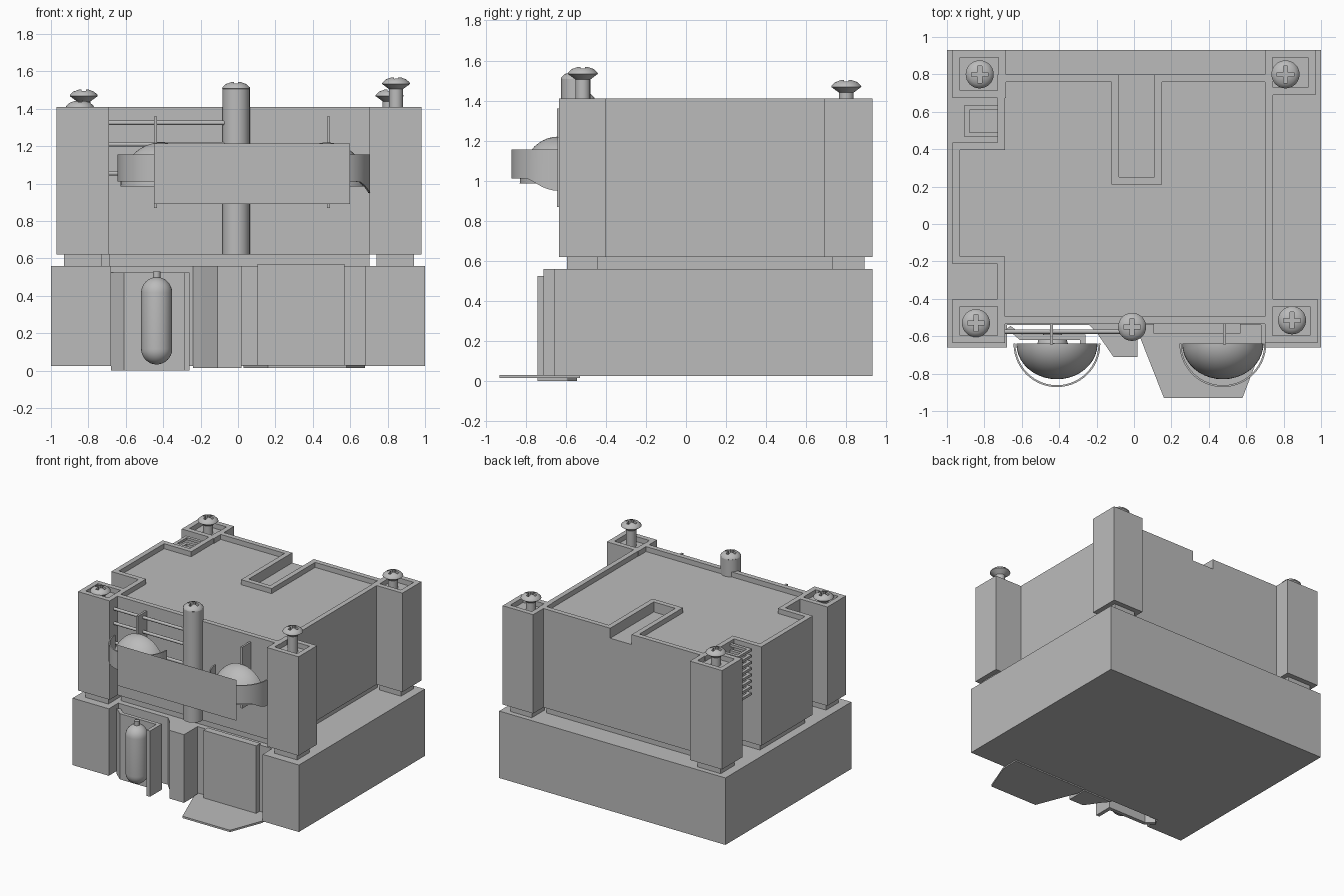
import bpy, bmesh, math
from mathutils import Matrix

cube = bpy.data.objects.get("Cube")
if cube:
    bpy.data.objects.remove(cube, do_unlink=True)

# One plain grey for everything
GREY = (0.5, 0.5, 0.5, 1)
grey = bpy.data.materials.new("plain_grey")
grey.use_nodes = True
grey.diffuse_color = GREY
grey.node_tree.nodes["Principled BSDF"].inputs["Base Color"].default_value = GREY


def finish(name, bm, smooth=False, recalc=True):
    if recalc:
        bmesh.ops.recalc_face_normals(bm, faces=bm.faces)
    mesh = bpy.data.meshes.new(name)
    bm.to_mesh(mesh)
    bm.free()
    mesh.materials.append(grey)
    ob = bpy.data.objects.new(name, mesh)
    bpy.context.collection.objects.link(ob)
    if smooth:
        bpy.ops.object.select_all(action='DESELECT')
        ob.select_set(True)
        bpy.context.view_layer.objects.active = ob
        bpy.ops.object.shade_smooth_by_angle(angle=math.radians(35))
    return ob


def rect(x0, x1, y0, y1):
    return [(x0, y0), (x1, y0), (x1, y1), (x0, y1)]


def inset(poly, d):
    """Shrink a square-cornered counter-clockwise outline by d."""
    out = []
    for i, (x, y) in enumerate(poly):
        for a, b in ((poly[i - 1], (x, y)), ((x, y), poly[(i + 1) % len(poly)])):
            if abs(b[0] - a[0]) > abs(b[1] - a[1]):
                ny = y + math.copysign(d, b[0] - a[0])
            else:
                nx = x - math.copysign(d, b[1] - a[1])
        out.append((nx, ny))
    return out


def prism(name, poly, z0, z1, floor=None, wall=0.04):
    """Extruded outline; with a floor height the top becomes a walled tray."""
    bm = bmesh.new()
    levels = [(poly, z0), (poly, z1)]
    if floor is not None:
        inner = inset(poly, wall)
        levels += [(inner, z1), (inner, floor)]
    loops = [[bm.verts.new((x, y, z)) for x, y in p] for p, z in levels]
    n = len(poly)
    for a, b in zip(loops, loops[1:]):
        for i in range(n):
            j = (i + 1) % n
            bm.faces.new((a[i], a[j], b[j], b[i]))
    bm.faces.new(loops[0][::-1])
    bm.faces.new(loops[-1])
    return finish(name, bm)


def box(name, x0, x1, y0, y1, z0, z1):
    return prism(name, rect(x0, x1, y0, y1), z0, z1)


def lathe(name, profile, x=0, y=0, steps=32):
    """Revolve (radius, z) points around a vertical axis."""
    bm = bmesh.new()
    pts = [bm.verts.new((r, 0, z)) for r, z in profile]
    edges = [bm.edges.new(e) for e in zip(pts, pts[1:])]
    bmesh.ops.spin(bm, geom=pts + edges, cent=(0, 0, 0), axis=(0, 0, 1),
                   angle=math.tau, steps=steps)
    bmesh.ops.remove_doubles(bm, verts=bm.verts, dist=0.0005)
    bmesh.ops.translate(bm, verts=bm.verts, vec=(x, y, 0))
    return finish(name, bm, True)


def cylinder(name, r, x, y, z0, z1):
    return lathe(name, [(0, z0), (r, z0), (r, z1), (0, z1)], x, y)


# Base block with a shallow front recess
prism("base", [(-1, -0.66), (-0.68, -0.66), (-0.68, -0.54), (0.68, -0.54), (0.68, -0.66),
               (1, -0.66), (1, 0.93), (-1, 0.93)], 0.025, 0.56)

# Upper body: solid core, upper layer with rear slot, rimmed tray on top
front = [(-0.73, -0.535), (0.743, -0.535), (0.743, 0.80)]
slot = [(0.11, 0.80), (0.11, 0.25), (-0.08, 0.25), (-0.08, 0.80)]
side = [(-0.73, 0.80), (-0.73, 0.435), (-0.97, 0.435), (-0.97, -0.215), (-0.73, -0.215)]
prism("body_foot", inset(front + side, 0.04), 0.55, 0.63)
prism("body_core", front + side, 0.62, 1.33)
prism("body_tray", front + slot + side, 1.33, 1.41, 1.37)

# Corner posts with hollow tops and small feet
posts = {
    "front_right_post": (-0.97, -0.69, -0.635, -0.40),
    "front_left_post": (0.70, 0.98, -0.635, -0.40),
    "back_right_post": (-0.97, -0.685, 0.675, 0.93),
    "back_left_post": (0.70, 0.97, 0.69, 0.93),
}
for name, area in posts.items():
    prism(name, rect(*area), 0.62, 1.41, 1.37)
    prism(name + "_foot", inset(rect(*area), 0.04), 0.55, 0.63)

# Stacked side fins, each a thin open frame
for i in range(8):
    z = 1.02 + i * 0.05
    fin = [(-0.72, 0.465), (-0.905, 0.465), (-0.905, 0.635), (-0.72, 0.635),
           (-0.72, 0.61), (-0.88, 0.61), (-0.88, 0.49), (-0.72, 0.49)]
    prism("side_fin", fin, z, z + 0.02)

# Screw head with a cross recess, reused for every screw
head = lathe("screw_head", [(0, -0.065), (0.037, -0.065), (0.075, -0.037), (0.073, -0.03),
                            (0.055, -0.013), (0.03, -0.003), (0, 0)])
a, b = 0.045, 0.011
cross = prism("cross_cutter", [(-b, -a), (b, -a), (b, -b), (a, -b), (a, b), (b, b),
                               (b, a), (-b, a), (-b, b), (-a, b), (-a, -b), (-b, -b)],
              -0.03, 0.05)
cut = head.modifiers.new("cross", 'BOOLEAN')
cut.operation, cut.object, cut.solver = 'DIFFERENCE', cross, 'EXACT'
bpy.context.view_layer.objects.active = head
bpy.ops.object.modifier_apply(modifier=cut.name)
bpy.data.objects.remove(cross, do_unlink=True)

screws = [(-0.825, 0.80, 1.505), (0.81, 0.80, 1.505), (-0.845, -0.53, 1.445),
          (0.845, -0.515, 1.57), (-0.01, -0.55, 1.545)]
for i, (x, y, top) in enumerate(screws):
    ob = head if i == 0 else head.copy()
    if i:
        bpy.context.collection.objects.link(ob)
    ob.location = (x, y, top)
    cylinder("screw_shaft", 0.037, x, y, 1.36, top - 0.06)

# Central front pillar
cylinder("front_pillar", 0.073, -0.01, -0.55, 0.62, 1.51)

# Horizontal rods from post to pillar
for z in (1.325, 1.21, 1.055):
    bm = bmesh.new()
    bmesh.ops.create_cone(bm, cap_ends=True, segments=12, radius1=0.012, radius2=0.012, depth=0.66,
                          matrix=Matrix.Translation((-0.37, -0.575, z)) @ Matrix.Rotation(math.pi / 2, 4, 'Y'))
    finish("front_rod", bm, True)


# Domes with curved bands and thin backing fins
def band(x):
    bm = bmesh.new()
    steps = 28
    rows = []
    for i in range(steps + 1):
        t = math.pi * i / steps
        flare = max(0, math.cos(t) - 0.75) / 0.25
        low = 1.01 - 0.06 * flare ** 1.5
        rows.append([bm.verts.new((x + r * math.cos(t), -0.64 - r * math.sin(t), z))
                     for r, z in ((0.222, low), (0.232, low), (0.232, 1.155), (0.222, 1.155))])
    for p, q in zip(rows, rows[1:]):
        for i in range(4):
            j = (i + 1) % 4
            bm.faces.new((p[i], p[j], q[j], q[i]))
    bm.faces.new(rows[0])
    bm.faces.new(rows[-1])
    finish("dome_band", bm, True)


for x, fin_x in ((-0.412, -0.44), (0.475, 0.483)):
    bm = bmesh.new()
    bmesh.ops.create_uvsphere(bm, u_segments=40, v_segments=24, radius=1)
    for normal in ((0, 0, -1), (0, 1, 0)):
        res = bmesh.ops.bisect_plane(bm, geom=bm.verts[:] + bm.edges[:] + bm.faces[:], plane_co=(0, 0, 0),
                                     plane_no=normal, clear_outer=True, dist=0.0001)
        rim = [e for e in bm.edges if e.is_boundary]
        bmesh.ops.holes_fill(bm, edges=rim, sides=0)
    bmesh.ops.scale(bm, verts=bm.verts, vec=(0.217, 0.19, 0.235))
    bmesh.ops.translate(bm, verts=bm.verts, vec=(x, -0.64, 0.985))
    finish("dome", bm, True)
    band(x)
    box("dome_fin", fin_x - 0.008, fin_x + 0.008, -0.645, -0.53, 0.87, 1.36)

# Sheet standing in front of the domes
bm = bmesh.new()
bm.faces.new([bm.verts.new((x, -0.877, z)) for x, z in rect(-0.45, 0.60, 0.89, 1.215)])
finish("front_sheet", bm, recalc=False)

# Alcove wall and hanging capsule
prism("alcove_wall", [(-0.68, -0.56), (-0.61, -0.62), (-0.29, -0.62), (-0.29, -0.74),
                      (-0.26, -0.74), (-0.26, -0.59), (-0.60, -0.59), (-0.66, -0.545)], 0, 0.525)
r = 0.083
arc = [math.pi / 2 * i / 8 for i in range(9)]
capsule = [(r * math.sin(t), 0.033 + r - r * math.cos(t)) for t in arc]
capsule += [(r * math.cos(t), 0.50 - r + r * math.sin(t)) for t in arc]
lathe("capsule", capsule, -0.435, -0.655)
cylinder("capsule_pin", 0.02, -0.435, -0.655, 0.49, 0.53)

# Wedge, raised panel and ground plate along the base front
prism("front_wedge", [(-0.24, -0.54), (-0.20, -0.58), (-0.11, -0.71), (0.02, -0.71), (0.02, -0.54)], 0.015, 0.56)
box("front_panel", 0.105, 0.57, -0.585, -0.53, 0.025, 0.57)
prism("ground_plate", [(0.03, -0.53), (0.03, -0.60), (0.16, -0.93), (0.58, -0.93),
                       (0.68, -0.67), (0.68, -0.53)], 0.015, 0.03)
